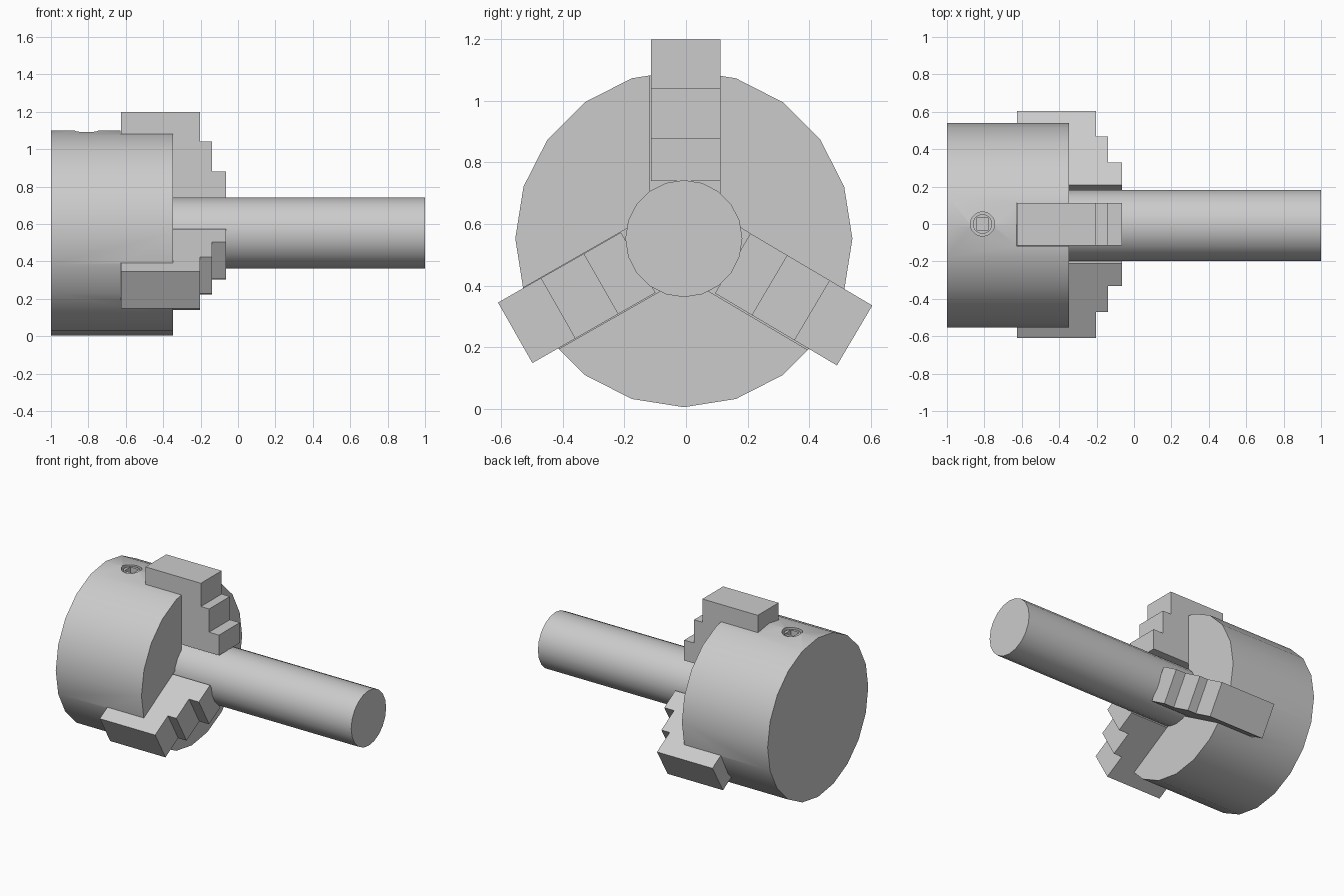
import bpy, bmesh
from math import radians, pi
from mathutils import Matrix

if "Cube" in bpy.data.objects:
    bpy.data.objects.remove(bpy.data.objects["Cube"])

CY, CZ = -0.007, 0.5525          # chuck axis
JY, JZ = -0.001, 0.5625          # jaw pattern centre


def cylinder(name, x0, x1, r, sides):
    bpy.ops.mesh.primitive_cylinder_add(vertices=sides, radius=r, depth=x1 - x0,
                                        location=((x0 + x1) / 2, CY, CZ),
                                        rotation=(0, pi / 2, 0))
    ob = bpy.context.object
    ob.name = name
    return ob


def peg(name, r, z0, z1, sides, turn=0):
    bpy.ops.mesh.primitive_cylinder_add(vertices=sides, radius=r, depth=z1 - z0,
                                        location=(-0.81, 0, (z0 + z1) / 2),
                                        rotation=(0, 0, turn))
    ob = bpy.context.object
    ob.name = name
    return ob


def radial_prism(name, profile, width, angle, cy, cz):
    # profile is (x, radius); extruded across its width, then turned about x
    bm = bmesh.new()
    a, b = ([bm.verts.new((x, s * width / 2, r)) for x, r in profile] for s in (-1, 1))
    n = len(profile)
    bm.faces.new(a)
    bm.faces.new(b[::-1])
    for i in range(n):
        bm.faces.new((a[i], b[i], b[(i + 1) % n], a[(i + 1) % n]))
    bmesh.ops.recalc_face_normals(bm, faces=bm.faces)
    bm.transform(Matrix.Translation((0, cy, cz)) @ Matrix.Rotation(radians(angle), 4, 'X'))
    me = bpy.data.meshes.new(name)
    bm.to_mesh(me)
    bm.free()
    ob = bpy.data.objects.new(name, me)
    bpy.context.collection.objects.link(ob)
    return ob


def cut(ob, cutter):
    cutter.hide_render = True
    mod = ob.modifiers.new("cut", 'BOOLEAN')
    mod.operation, mod.solver, mod.object = 'DIFFERENCE', 'EXACT', cutter
    bpy.context.view_layer.objects.active = ob
    bpy.ops.object.modifier_apply(modifier=mod.name)
    bpy.data.objects.remove(cutter)


def smooth(ob):
    bpy.ops.object.select_all(action='DESELECT')
    ob.select_set(True)
    bpy.context.view_layer.objects.active = ob
    bpy.ops.object.shade_smooth_by_angle(angle=radians(30))


# chuck body and gripped bar
body = cylinder("chuck_body", -1.0, -0.347, 0.5475, 20)
bar = cylinder("round_bar", -0.62, 1.0, 0.19, 20)

# three stepped jaws, each in its own slot
steps = [(-0.625, 0.1775), (-0.065, 0.1775), (-0.065, 0.3175), (-0.14, 0.3175),
         (-0.14, 0.4775), (-0.203, 0.4775), (-0.203, 0.6375), (-0.625, 0.6375)]
slot = [(-0.627, 0), (-0.2, 0), (-0.2, 0.7), (-0.627, 0.7)]
for label, angle in (("top", 0), ("left", 119.7), ("right", -120.6)):
    radial_prism(label + "_jaw", steps, 0.226, angle, JY, JZ)
    cut(body, radial_prism("slot_cutter", slot, 0.23, angle, CY + 0.004, CZ + 0.008))

# key screw with a square socket, recessed in the top of the body
cut(body, peg("screw_hole_cutter", 0.065, 1.0, 1.2, 20))
screw = peg("key_screw", 0.052, 0.99, 1.085, 20)
cut(screw, peg("socket_cutter", 0.046, 1.03, 1.2, 4, pi / 4))

for ob in (body, bar, screw):
    smooth(ob)
